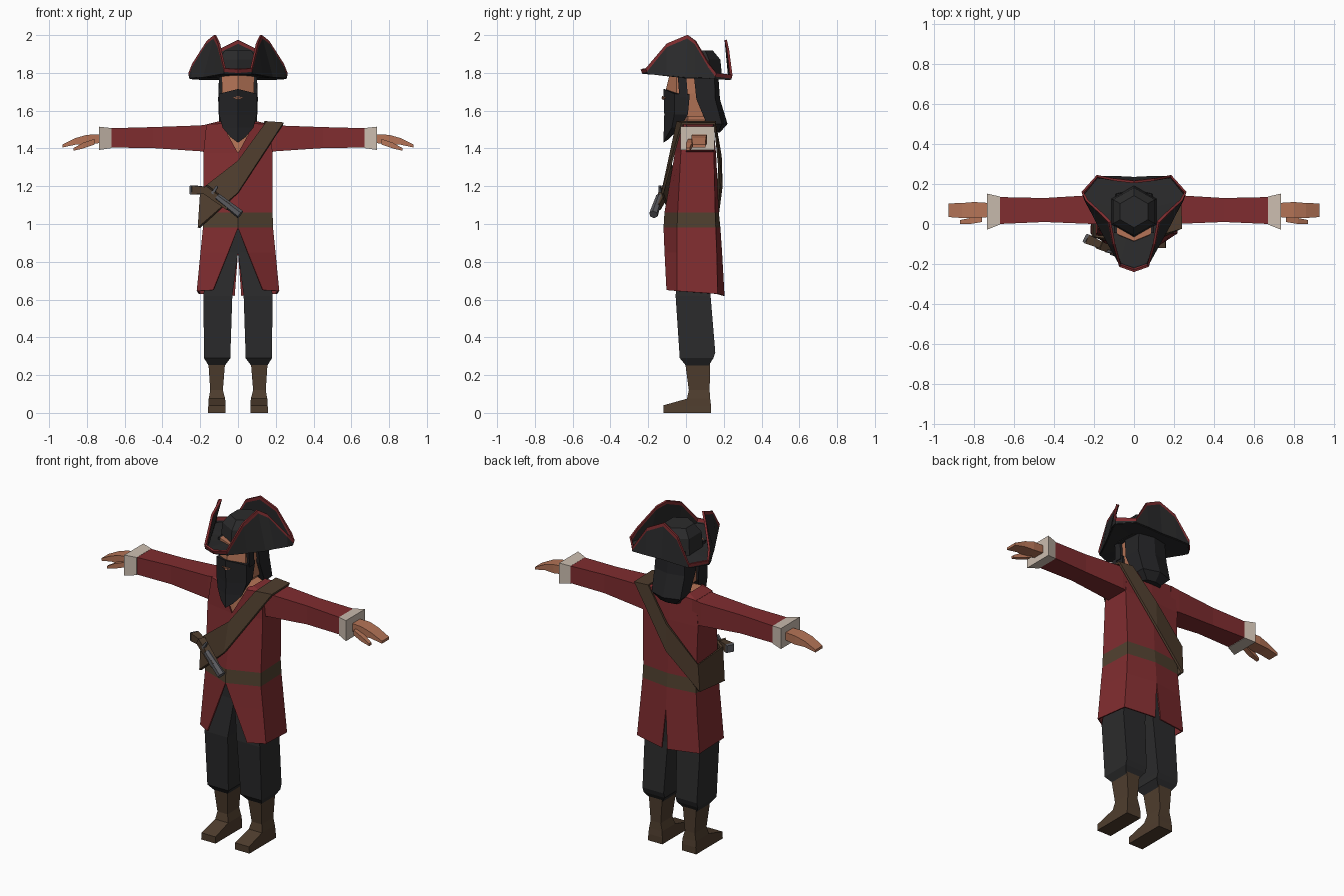
import bpy, bmesh, math
from mathutils import Vector


def material(name, rgb):
    m = bpy.data.materials.new(name)
    m.diffuse_color = (*rgb, 1)
    return m


RED = material("coat red", (0.215, 0.026, 0.029))
BLACK = material("cloth black", (0.024, 0.024, 0.025))
HAIR = material("hair black", (0.017, 0.017, 0.019))
BROWN = material("leather brown", (0.078, 0.047, 0.027))
BELT = material("belt olive brown", (0.082, 0.052, 0.029))
SKIN = material("skin", (0.46, 0.175, 0.095))
CREAM = material("cuff cream", (0.6, 0.51, 0.43))
STEEL = material("steel gray", (0.1, 0.1, 0.11))


def build(name, verts, faces, mats, mirror=False, thick=0, indices=None):
    """Mesh object with optional mirror across x and sheet thickness."""
    me = bpy.data.meshes.new(name)
    me.from_pydata([tuple(v) for v in verts], [], faces)
    for m in mats:
        me.materials.append(m)
    if indices:
        for p, i in zip(me.polygons, indices):
            p.material_index = i
    bm = bmesh.new()
    bm.from_mesh(me)
    bmesh.ops.recalc_face_normals(bm, faces=bm.faces)
    bm.to_mesh(me)
    bm.free()
    ob = bpy.data.objects.new(name, me)
    bpy.context.collection.objects.link(ob)
    if mirror:
        ob.modifiers.new("mirror", "MIRROR").merge_threshold = 0.0005
    if thick:
        s = ob.modifiers.new("thickness", "SOLIDIFY")
        s.thickness, s.offset = thick, 0
    return ob


def loft(name, rings, mats, closed=True, caps=True, row_mats=None, **kw):
    """Skin a list of equal-length point rings."""
    n = len(rings[0])
    verts = [p for r in rings for p in r]
    faces, idx = [], []
    for k in range(len(rings) - 1):
        for i in range(n if closed else n - 1):
            j = (i + 1) % n
            faces.append((k * n + i, k * n + j, (k + 1) * n + j, (k + 1) * n + i))
            idx.append(row_mats[k] if row_mats else 0)
    if caps:
        faces += [tuple(range(n)), tuple(range(len(verts) - n, len(verts)))]
        idx += [0, 0]
    return build(name, verts, faces, mats, indices=idx, **kw)


def boxes(name, axis, sections, mat):
    """Mirrored limb from rectangular sections (pos, a0, a1, b0, b1)."""
    rings = []
    for t, a0, a1, b0, b1 in sections:
        flat = [(a0, b0), (a1, b0), (a1, b1), (a0, b1)]
        rings.append([(t, a, b) if axis == "x" else (a, b, t) for a, b in flat])
    return loft(name, rings, [mat], mirror=True)


def half(name, levels, mat):
    """Closed symmetric solid from half rings running front centre to back centre."""
    return loft(name, levels, [mat], closed=False, mirror=True)


def at(z, *pts):
    return [(x, y, z) for x, y in pts]


def beam(name, p0, p1, r0, r1, mat, n=6):
    p0, p1 = Vector(p0), Vector(p1)
    q = (p1 - p0).to_track_quat("Z", "Y")
    ring = lambda c, r: [c + q @ Vector((r * math.cos((i + .5) * math.tau / n),
                                         r * math.sin((i + .5) * math.tau / n), 0)) for i in range(n)]
    return loft(name, [ring(p0, r0), ring(p1, r1)], [mat])


# Legs and boots
boxes("trouser_legs", "z", [(.25, .07, .155, 0, .12), (.29, .04, .18, -.033, .145),
                            (.32, .04, .18, -.035, .155), (.62, .03, .183, -.055, .13),
                            (.85, 0, .16, -.035, .135), (.97, 0, .15, -.035, .13)], BLACK)
boxes("boots", "z", [(0, .065, .16, -.12, .132), (.04, .065, .157, -.12, .132),
                     (.075, .068, .155, .005, .128), (.12, .08, .147, .015, .125),
                     (.27, .068, .157, -.005, .128)], BROWN)

# Coat with split skirt, belt band and V neck
coat = [
    [(.13, -.10, .65), (.215, -.045, .645), (.205, .165, .63), (.018, .20, .62)],
    at(.85, (.05, -.11), (.195, -.045), (.185, .16), (0, .187)),
    at(.98, (0, -.115), (.182, -.045), (.175, .155), (0, .178)),
    at(1.06, (0, -.11), (.18, -.042), (.172, .152), (0, .17)),
    at(1.375, (0, -.055), (.18, -.025), (.18, .145), (0, .155)),
    [(.085, -.038, 1.53), (.165, -.01, 1.525), (.165, .14, 1.525), (0, .14, 1.53)],
    [(.085, -.02, 1.54), (.1, .0, 1.54), (.1, .11, 1.54), (0, .12, 1.54)],
]
loft("coat", coat, [RED, BELT], closed=False, caps=False,
     row_mats=[0, 0, 1, 0, 0, 0], mirror=True, thick=.008)

# Sleeves, cuffs and hands
boxes("sleeves", "x", [(.14, 0, .145, 1.375, 1.53), (.2, 0, .145, 1.385, 1.522),
                       (.45, .01, .13, 1.402, 1.513), (.68, 0, .135, 1.405, 1.507)], RED)
boxes("cuffs", "x", [(.67, -.002, .137, 1.402, 1.508), (.735, -.028, .152, 1.392, 1.515)], CREAM)
boxes("hands", "x", [(.72, .035, .105, 1.43, 1.475), (.80, .03, .11, 1.42, 1.472),
                     (.86, .03, .105, 1.42, 1.455), (.93, .035, .103, 1.405, 1.42)], SKIN)
boxes("thumbs", "x", [(.76, .01, .045, 1.42, 1.45), (.82, 0, .03, 1.40, 1.43),
                      (.87, 0, .02, 1.388, 1.402)], SKIN)

# Neck, head and facial hair
half("neck", [at(1.36, (0, -.045), (.02, -.036), (.02, .08), (0, .1)),
              at(1.535, (0, -.028), (.095, -.022), (.095, .1), (0, .115)),
              at(1.55, (0, -.01), (.06, .01), (.06, .1), (0, .11)),
              at(1.65, (0, -.01), (.06, .01), (.06, .1), (0, .11))], SKIN)
half("head", [at(1.57, (0, -.08), (.07, -.05), (.08, .09), (0, .12)),
              at(1.69, (0, -.112), (.085, -.05), (.09, .1), (0, .13)),
              at(1.80, (0, -.085), (.085, -.05), (.09, .1), (0, .13))], SKIN)
half("beard", [[(0, -.12, 1.715), (.1, -.062, 1.69), (.1, .02, 1.685), (0, .02, 1.69)],
               at(1.58, (0, -.115), (.1, -.062), (.09, .01), (0, .01)),
               at(1.51, (0, -.117), (.082, -.075), (.06, -.03), (0, -.03)),
               [(0, -.12, 1.43), (.04, -.105, 1.46), (.03, -.095, 1.46), (0, -.09, 1.45)]], HAIR)
boxes("sideburns", "z", [(1.67, .08, .103, -.035, .01), (1.80, .072, .1, -.045, .0)], HAIR)
half("hair", [at(1.80, (0, .04), (.1, .04), (.09, .15), (0, .17)),
              at(1.66, (0, .06), (.105, .055), (.1, .155), (0, .18)),
              at(1.53, (0, .11), (.1, .11), (.095, .19), (0, .22)),
              at(1.485, (0, .14), (.065, .14), (.05, .17), (0, .18))], HAIR)
build("mouth", [(0, -.124, 1.677), (.03, -.108, 1.668), (0, -.124, 1.658)],
      [(0, 1, 2)], [SKIN], mirror=True, thick=.004)
build("mouth_line", [(0, -.128, 1.67), (.022, -.115, 1.668), (0, -.128, 1.665)],
      [(0, 1, 2)], [HAIR], mirror=True, thick=.003)

# Three-cornered hat: turned-up brim with trimmed edge, floor and crown
top = [Vector(p) for p in [
    (0, -.235, 1.82), (.07, -.21, 1.825), (.1, -.1, 1.955), (.12, .01, 2.0), (.16, .05, 1.97),
    (.237, .12, 1.85), (.257, .16, 1.80), (.185, .24, 1.79), (.10, .222, 1.925), (0, .21, 1.975)]]
low = [Vector(p) for p in [
    (0, -.225, 1.797), (.07, -.2, 1.797), (.125, -.1, 1.785), (.18, 0, 1.775), (.205, .05, 1.775),
    (.243, .12, 1.772), (.253, .15, 1.77), (.185, .235, 1.765), (.1, .235, 1.765), (0, .23, 1.765)]]
mid = [t + (b - t).normalized() * min(.02, (b - t).length * .8) for t, b in zip(top, low)]
loft("hat_brim", [low, mid, top], [BLACK, RED], closed=False, caps=False,
     row_mats=[0, 1], mirror=True, thick=.012)
fan = low + [Vector((0, .06, 1.78))]
build("hat_floor", fan, [(i, i + 1, len(low)) for i in range(len(low) - 1)],
      [BLACK], mirror=True, thick=.006)
crown = [[(r * math.sin(i * math.tau / 6), .062 + r * math.cos(i * math.tau / 6), z) for i in range(6)]
         for r, z in [(.13, 1.77), (.12, 1.87), (.08, 1.918)]]
loft("hat_crown", crown, [BLACK])

# Shoulder strap: a loop from one shoulder to the opposite hip
strap_top = [(.15, -.045, 1.54), (0, -.083, 1.335), (-.195, -.06, 1.18),
             (-.195, .165, 1.16), (0, .182, 1.36), (.14, .152, 1.54)]
strap_low = [(.24, -.02, 1.532), (0, -.125, 1.165), (-.207, -.06, .98),
             (-.203, .165, 1.0), (0, .187, 1.2), (.235, .152, 1.532)]
loft("shoulder_strap", [strap_top, strap_low], [BROWN], caps=False, thick=.014)

# Pistol tucked into the strap
beam("pistol_butt", (-.235, -.075, 1.18), (-.155, -.11, 1.178), .034, .024, BROWN, 4)
beam("pistol_butt_cap", (-.248, -.068, 1.18), (-.235, -.075, 1.18), .03, .035, STEEL, 4)
beam("pistol_stock", (-.175, -.105, 1.185), (-.045, -.155, 1.09), .03, .026, BROWN, 4)
beam("pistol_barrel", (-.11, -.14, 1.145), (.012, -.172, 1.05), .019, .024, STEEL)
beam("pistol_hammer", (-.135, -.135, 1.16), (-.11, -.14, 1.20), .012, .008, STEEL, 4)
